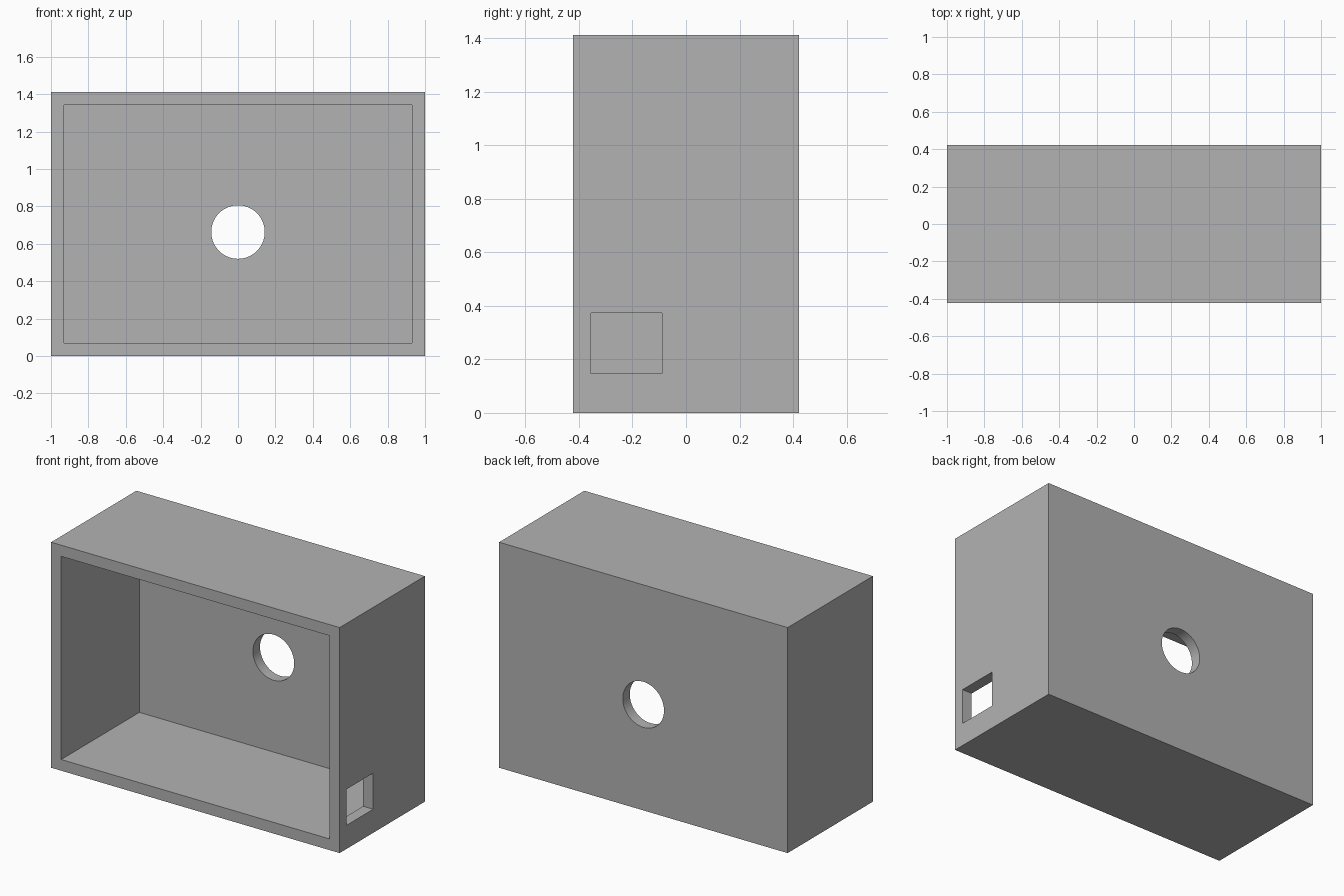
import bpy

W, D, H = 2.0, 0.844, 1.413      # outer size
WALL = 0.07

cube = bpy.data.objects.get("Cube")
if cube:
    bpy.data.objects.remove(cube, do_unlink=True)

grey = bpy.data.materials.new("plain grey")
grey.use_nodes = True
colour = (0.448, 0.448, 0.448, 1)
grey.diffuse_color = colour
grey.node_tree.nodes["Principled BSDF"].inputs["Base Color"].default_value = colour


def box(name, low, high):
    """Axis-aligned box between two corners."""
    centre = [(a + b) / 2 for a, b in zip(low, high)]
    bpy.ops.mesh.primitive_cube_add(size=1, location=centre)
    obj = bpy.context.object
    obj.name = name
    obj.scale = [b - a for a, b in zip(low, high)]
    bpy.ops.object.transform_apply(location=True, rotation=False, scale=True)
    obj.data.materials.append(grey)
    return obj


def cut(target, cutter):
    """Subtract the cutter from the target, then discard it."""
    cutter.hide_render = True
    mod = target.modifiers.new("cut", 'BOOLEAN')
    mod.operation, mod.solver, mod.object = 'DIFFERENCE', 'EXACT', cutter
    bpy.context.view_layer.objects.active = target
    bpy.ops.object.modifier_apply(modifier=mod.name)
    bpy.data.objects.remove(cutter, do_unlink=True)


# Outer box
case = box("open_case", (-W / 2, -D / 2, 0), (W / 2, D / 2, H))

# Cavity open to the front
cut(case, box("cavity_cutter", (-W / 2 + WALL, -D, WALL),
              (W / 2 - WALL, D / 2 - WALL, H - WALL)))

# Square port through the +x side wall
cut(case, box("port_cutter", (W / 2 - WALL * 2, -0.355, 0.148),
              (W / 2 + WALL, -0.09, 0.374)))

# Round hole through the back wall
bpy.ops.mesh.primitive_cylinder_add(vertices=64, radius=0.143, depth=WALL * 4,
                                    location=(0, D / 2, 0.663),
                                    rotation=(1.570796, 0, 0))
hole = bpy.context.object
hole.name = "hole_cutter"
hole.data.materials.append(grey)
cut(case, hole)

# Smooth hole wall, crisp edges elsewhere
bpy.ops.object.select_all(action='DESELECT')
case.select_set(True)
bpy.context.view_layer.objects.active = case
bpy.ops.object.shade_smooth_by_angle(angle=0.5)
